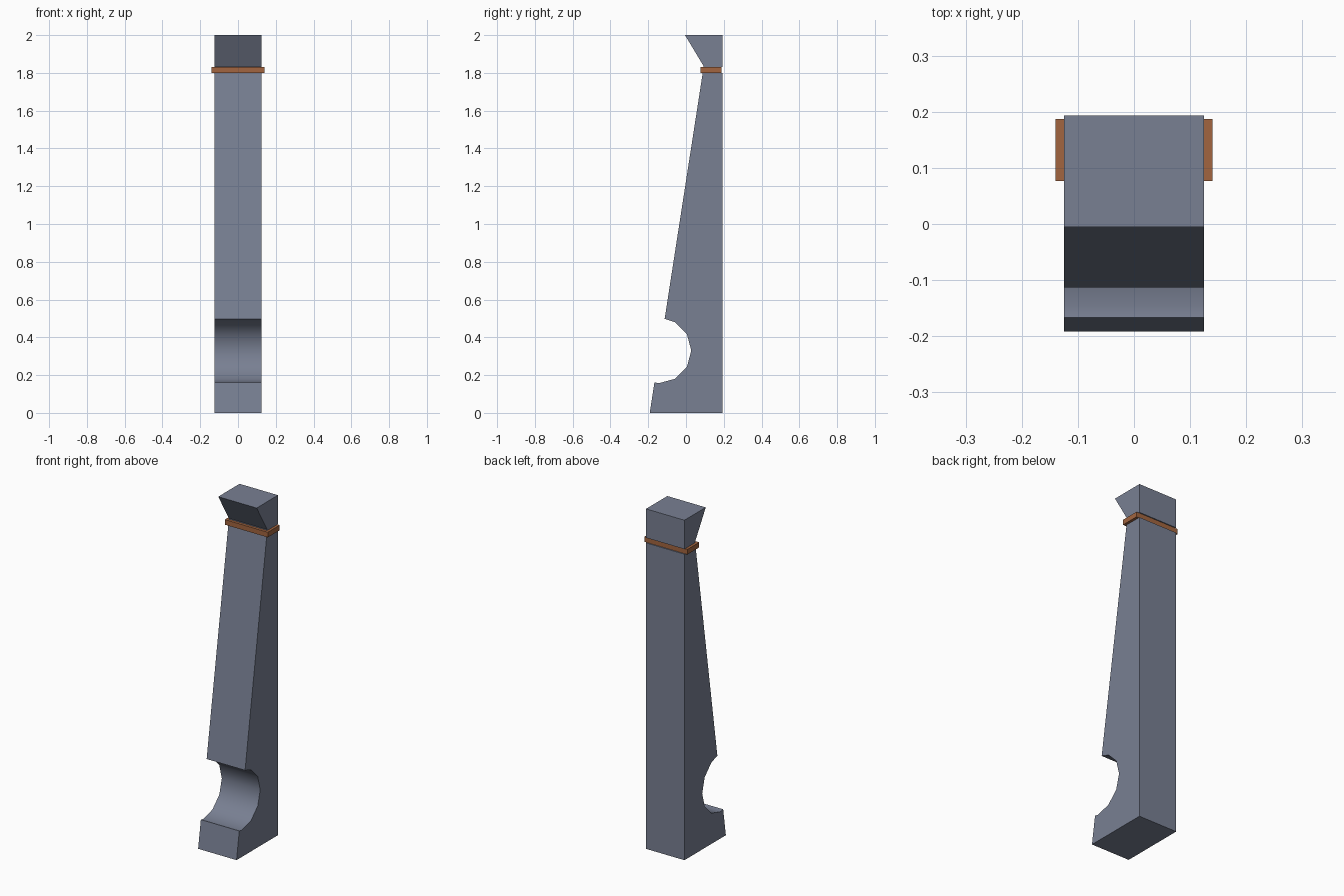
import bpy, bmesh, math

if "Cube" in bpy.data.objects:
    bpy.data.objects.remove(bpy.data.objects["Cube"])

def material(name, rgb):
    m = bpy.data.materials.new(name)
    m.diffuse_color = (*rgb, 1)
    m.use_nodes = True
    m.node_tree.nodes["Principled BSDF"].inputs["Base Color"].default_value = m.diffuse_color
    return m

def extrude_x(name, profile, half, mat):
    """Prism from a (y, z) profile, spanning -half..half in x."""
    bm = bmesh.new()
    face = bm.faces.new([bm.verts.new((-half, y, z)) for y, z in profile])
    moved = bmesh.ops.extrude_face_region(bm, geom=[face])["geom"]
    bmesh.ops.translate(bm, vec=(2 * half, 0, 0),
                        verts=[g for g in moved if isinstance(g, bmesh.types.BMVert)])
    bmesh.ops.recalc_face_normals(bm, faces=bm.faces)
    me = bpy.data.meshes.new(name)
    bm.to_mesh(me)
    bm.free()
    me.materials.append(mat)
    ob = bpy.data.objects.new(name, me)
    bpy.context.collection.objects.link(ob)
    return ob

stone = material("slate grey", (0.19, 0.215, 0.29))
copper = material("copper brown", (0.36, 0.13, 0.05))

Z0, Z1 = 1.80, 1.83          # band height range
BACK, BAND_BACK = 0.193, 0.187

# Post: tapered front with a twelve-sided round bite, flared head, shallow band groove at the back
bite = [(-0.145 + 0.173 * math.cos(math.radians(a)), 0.33 + 0.173 * math.sin(math.radians(a)))
        for a in range(-90, 91, 30)]
profile = ([(BACK, 0), (BACK, Z0), (BAND_BACK - 0.002, Z0), (BAND_BACK - 0.002, Z1), (BACK, Z1),
            (BACK, 2), (-0.005, 2), (0.094, 1.835), (-0.113, 0.498)]
           + bite[-2::-1] + [(-0.167, 0.162), (-0.192, 0)])
post = extrude_x("post", profile, 0.125, stone)

# Band wrapped around the neck
extrude_x("neck_band", [(0.077, Z0), (BAND_BACK, Z0), (BAND_BACK, Z1), (0.077, Z1)], 0.14, copper)

# Smooth the round bite, keep the corners sharp
bpy.context.view_layer.objects.active = post
post.select_set(True)
bpy.ops.object.shade_smooth_by_angle(angle=math.radians(35))
